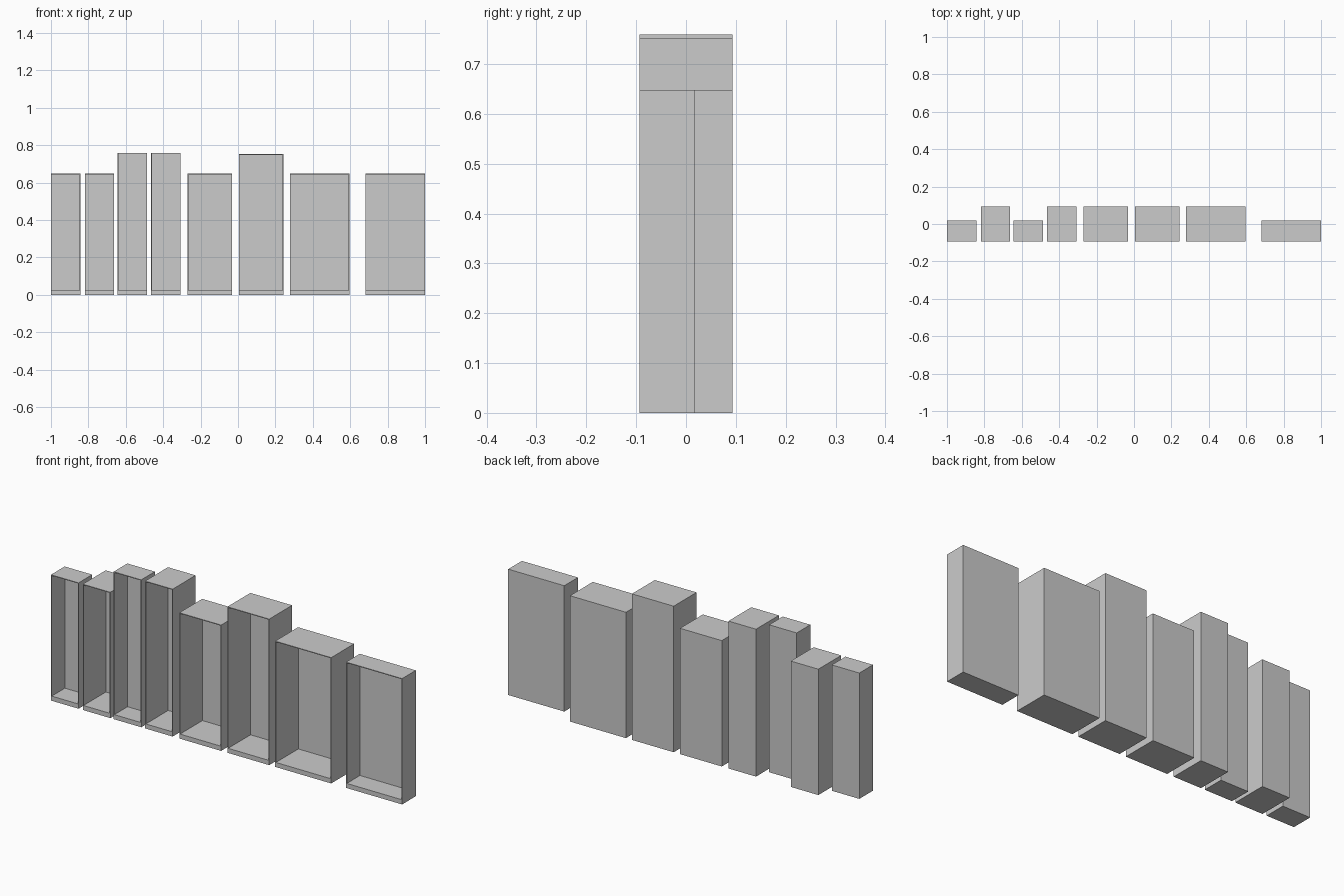
import bpy, bmesh
from mathutils import Vector

if "Cube" in bpy.data.objects:
    bpy.data.objects.remove(bpy.data.objects["Cube"])

FRONT, DEEP, SHALLOW = -0.093, 0.093, 0.018   # y of front edge and of the two back planes
LOW, MID, TALL = 0.648, 0.752, 0.759          # cabinet heights
WALL, PLINTH = 0.004, 0.024                   # panel thickness and plinth height


def open_cabinet(name, x0, x1, back, height):
    bm = bmesh.new()
    # Outer carcass
    bmesh.ops.create_cube(bm, size=1)
    for v in bm.verts:
        v.co = Vector((x0 if v.co.x < 0 else x1,
                       FRONT if v.co.y < 0 else back,
                       0 if v.co.z < 0 else height))
    bm.normal_update()
    # Open front: frame edge, with a taller plinth at the bottom
    front = min(bm.faces, key=lambda f: f.calc_center_median().y)
    bmesh.ops.inset_region(bm, faces=[front], thickness=WALL, use_even_offset=True)
    for v in front.verts:
        if v.co.z < height / 2:
            v.co.z = PLINTH
    # Hollow interior pushed back to the thin rear panel
    result = bmesh.ops.extrude_discrete_faces(bm, faces=[front])
    for v in result["faces"][0].verts:
        v.co.y = back - WALL
    bmesh.ops.recalc_face_normals(bm, faces=bm.faces)
    mesh = bpy.data.meshes.new(name)
    bm.to_mesh(mesh)
    bm.free()
    obj = bpy.data.objects.new(name, mesh)
    bpy.context.collection.objects.link(obj)


# Row of cabinets from left to right
cabinets = [
    ("narrow_low_shallow", -1.0, -0.843, SHALLOW, LOW),
    ("narrow_low_deep", -0.819, -0.662, DEEP, LOW),
    ("narrow_tall_shallow", -0.643, -0.486, SHALLOW, TALL),
    ("narrow_tall_deep", -0.464, -0.307, DEEP, TALL),
    ("medium_low_deep", -0.269, -0.031, DEEP, LOW),
    ("medium_tall_deep", 0.005, 0.243, DEEP, MID),
    ("wide_low_deep", 0.277, 0.596, DEEP, LOW),
    ("wide_low_shallow", 0.681, 1.0, SHALLOW, LOW),
]
for label, x0, x1, back, height in cabinets:
    open_cabinet(label + "_cabinet", x0, x1, back, height)
